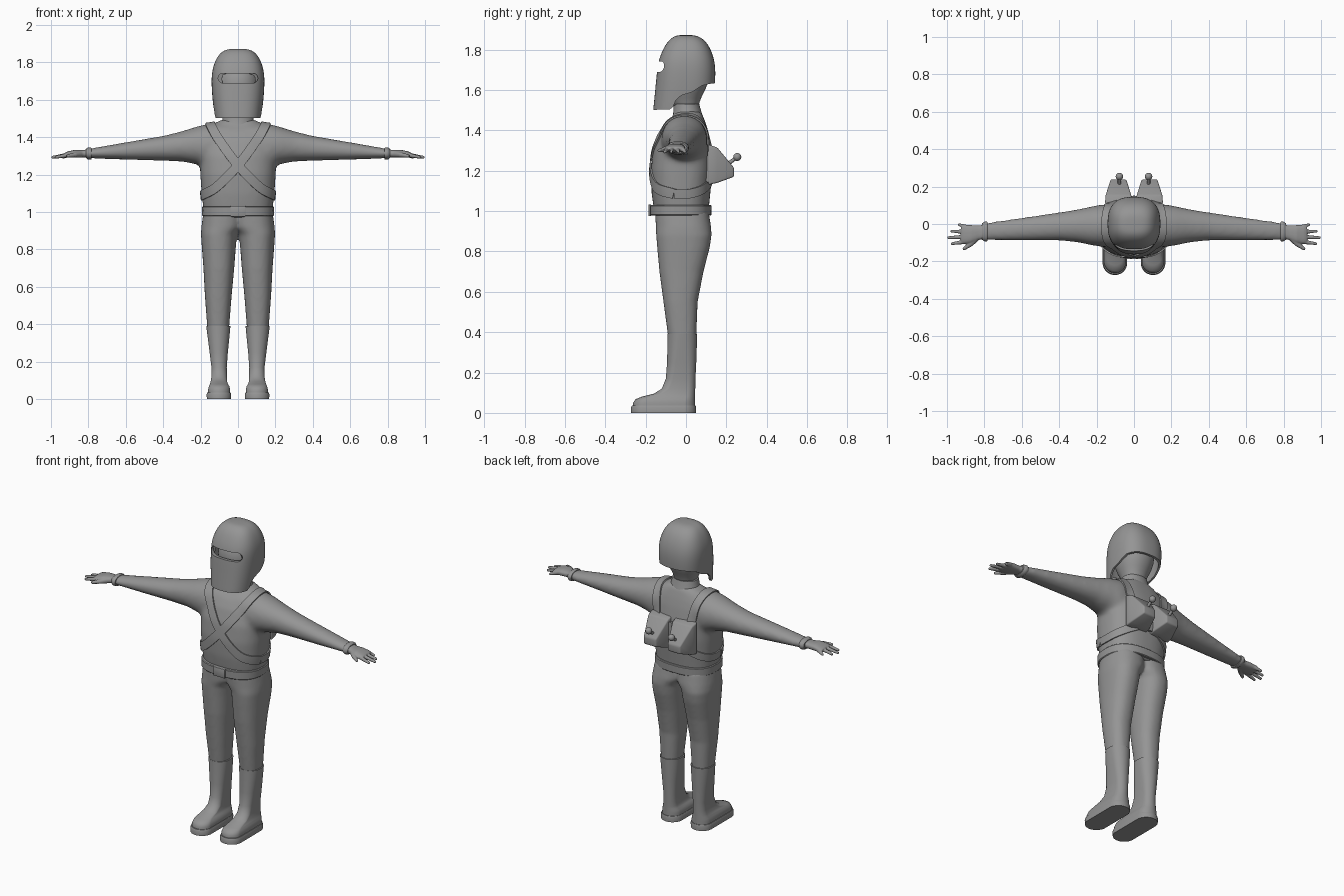
import bpy, bmesh, math
from mathutils import Vector, Matrix
from mathutils.bvhtree import BVHTree

if "Cube" in bpy.data.objects:
    bpy.data.objects.remove(bpy.data.objects["Cube"])

grey = bpy.data.materials.new("plain_grey")
grey.use_nodes = True
colour = (0.3, 0.3, 0.3, 1)
grey.diffuse_color = colour
grey.node_tree.nodes["Principled BSDF"].inputs["Base Color"].default_value = colour


def loft(bm, rings, axis="z", power=2.5, stadium=False, n=32):
    """Skin rings of (position, a0, a1, b0, b1) along an axis, capped."""
    loops = []
    for t, a0, a1, b0, b1 in rings:
        ca, cb, ra, rb = (a0 + a1) / 2, (b0 + b1) / 2, (a1 - a0) / 2, (b1 - b0) / 2
        loop = []
        for i in range(n):
            ang = (i + 0.5) * math.tau / n
            c, s = math.cos(ang), math.sin(ang)
            if stadium:
                a, b = ra * c, ra * s + math.copysign(rb - ra, s)
            else:
                a = ra * math.copysign(abs(c) ** (2 / power), c)
                b = rb * math.copysign(abs(s) ** (2 / power), s)
            a, b = a + ca, b + cb
            loop.append(bm.verts.new((a, b, t) if axis == "z" else (t, a, b)))
        loops.append(loop)
    for lo, hi in zip(loops, loops[1:]):
        for i in range(n):
            j = (i + 1) % n
            bm.faces.new((lo[i], lo[j], hi[j], hi[i]))
    bm.faces.new(loops[0][::-1])
    bm.faces.new(loops[-1])


def tube(bm, p0, p1, r0, r1):
    """Tapered rod with round ends."""
    p0, p1 = Vector(p0), Vector(p1)
    turn = (p1 - p0).to_track_quat("Z", "Y").to_matrix().to_4x4()
    bmesh.ops.create_cone(bm, cap_ends=True, segments=12, radius1=r0, radius2=r1,
                          depth=(p1 - p0).length,
                          matrix=Matrix.Translation((p0 + p1) / 2) @ turn)
    for p, r in ((p0, r0), (p1, r1)):
        bmesh.ops.create_uvsphere(bm, u_segments=16, v_segments=10, radius=r,
                                  matrix=Matrix.Translation(p))


def make(name, bm, *mods, angle=40):
    """Turn a bmesh into an object with its modifiers baked in."""
    bmesh.ops.recalc_face_normals(bm, faces=bm.faces)
    mesh = bpy.data.meshes.new(name)
    bm.to_mesh(mesh)
    bm.free()
    ob = bpy.data.objects.new(name, mesh)
    bpy.context.collection.objects.link(ob)
    for kind, settings in mods:
        mod = ob.modifiers.new(kind.lower(), kind)
        for key, value in settings.items():
            setattr(mod, key, value)
    deps = bpy.context.evaluated_depsgraph_get()
    baked = bpy.data.meshes.new_from_object(ob.evaluated_get(deps))
    ob.modifiers.clear()
    ob.data = baked
    baked.materials.clear()
    baked.materials.append(grey)
    baked.shade_smooth()
    baked.set_sharp_from_angle(angle=math.radians(angle))
    return ob


MIRROR = ("MIRROR", {"use_mirror_merge": False})


def sub(levels=2):
    return ("SUBSURF", {"levels": levels})


def fuse(voxel, rounds):
    return (("REMESH", {"mode": "VOXEL", "voxel_size": voxel}),
            ("SMOOTH", {"factor": 0.5, "iterations": rounds}))


def sym(rings):
    return [(t, -r, r, b0, b1) for t, r, b0, b1 in rings]


# Jacket: torso and sleeves fused together
bm = bmesh.new()
loft(bm, sym([(0.97, .18, -.15, .11), (1.03, .187, -.163, .115), (1.1, .195, -.172, .122),
              (1.2, .202, -.175, .132), (1.3, .205, -.163, .132), (1.38, .195, -.135, .115),
              (1.43, .175, -.105, .1), (1.47, .135, -.065, .085), (1.495, .085, -.05, .075)]))
arm = [(.05, -.12, .1, 1.25, 1.48), (.17, -.122, .105, 1.23, 1.47), (.22, -.115, .095, 1.255, 1.457),
       (.3, -.098, .078, 1.27, 1.432), (.4, -.088, .062, 1.274, 1.407), (.6, -.088, .033, 1.28, 1.373),
       (.8, -.086, .006, 1.287, 1.338)]
loft(bm, arm, "x", 2.1)
loft(bm, [(-t, *rest) for t, *rest in arm], "x", 2.1)
jacket = make("jacket", bm, *fuse(.012, 10), angle=60)

# Trousers: both legs fused at the hips
bm = bmesh.new()
loft(bm, [(.35, .05, .162, -.085, .05), (.55, .034, .177, -.112, .058), (.7, .02, .185, -.132, .087),
          (.82, .011, .194, -.143, .118), (.88, .004, .198, -.148, .127), (.92, -.03, .196, -.15, .125),
          (1.0, -.04, .185, -.152, .112)], power=2.3)
make("trousers", bm, MIRROR, *fuse(.01, 6), angle=60)

# Boots and soles
bm = bmesh.new()
loft(bm, [(.03, .042, .16, -.262, .045), (.05, .042, .16, -.262, .045), (.068, .046, .156, -.25, .045),
          (.08, .054, .15, -.22, .045), (.095, .058, .146, -.16, .045), (.12, .059, .142, -.12, .046),
          (.17, .06, .142, -.1, .047), (.25, .054, .152, -.094, .051), (.39, .04, .17, -.091, .056),
          (.392, .055, .155, -.075, .04)], stadium=True)
make("boots", bm, MIRROR)
bm = bmesh.new()
loft(bm, [(0, .037, .167, -.272, .05), (.026, .036, .168, -.273, .051), (.036, .04, .164, -.268, .048)],
     stadium=True)
make("boot_soles", bm, MIRROR)

# Gloves: palm, fingers and thumb fused, with a separate cuff
bm = bmesh.new()
loft(bm, [(.79, -.08, -.002, 1.29, 1.336), (.83, -.085, -.008, 1.292, 1.332),
          (.87, -.102, -.006, 1.29, 1.333), (.91, -.106, -.004, 1.291, 1.324),
          (.925, -.1, -.01, 1.296, 1.318)], "x", n=24)
for i, (tip_x, tip_y) in enumerate([(.935, -.004), (.975, -.038), (.991, -.073), (.972, -.105)]):
    tube(bm, (.89, -.018 - .025 * i, 1.309), (tip_x, tip_y, 1.293), .013, .008)
tube(bm, (.84, -.07, 1.31), (.87, -.105, 1.306), .019, .014)
tube(bm, (.87, -.105, 1.306), (.908, -.132, 1.3), .014, .009)
make("gloves", bm, MIRROR, *fuse(.004, 3), angle=60)
bm = bmesh.new()
loft(bm, [(.782, -.09, .01, 1.283, 1.342), (.79, -.094, .014, 1.28, 1.346),
          (.802, -.092, .012, 1.281, 1.345), (.812, -.084, .004, 1.288, 1.338)], "x", 2.2)
make("glove_cuffs", bm, MIRROR)

# Belt and buckle
bm = bmesh.new()
loft(bm, sym([(.978, .188, -.176, .122), (.982, .192, -.18, .126),
              (1.026, .193, -.181, .127), (1.03, .189, -.177, .123)]))
make("belt", bm)
bm = bmesh.new()
bmesh.ops.create_cube(bm, size=1, matrix=Matrix.Translation((0, -.18, 1.004))
                      @ Matrix.Diagonal((.08, .014, .056, 1)))
make("belt_buckle", bm, ("BEVEL", {"width": .003, "segments": 2}))

# Collar, neck and lower head
bm = bmesh.new()
loft(bm, sym([(1.45, .1, -.075, .09), (1.48, .086, -.064, .08), (1.515, .08, -.062, .07),
              (1.53, .077, -.06, .066), (1.532, .06, -.045, .05)]), power=2.1)
make("collar", bm, angle=50)
bm = bmesh.new()
loft(bm, sym([(1.5, .066, -.055, .062), (1.54, .068, -.07, .065), (1.58, .09, -.095, .085),
              (1.64, .112, -.115, .115), (1.72, .112, -.112, .115), (1.78, .08, -.08, .08)]), power=2.1)
make("head", bm, sub(1))

# Helmet: rounded shell, hollowed, trimmed along the jaw, with a sunken eye slot
shell = sym([(1.46, .12, -.167, .12), (1.5, .125, -.163, .13), (1.6, .137, -.153, .142),
             (1.69, .143, -.145, .148), (1.75, .14, -.136, .141), (1.8, .126, -.115, .124),
             (1.84, .105, -.092, .1), (1.866, .075, -.062, .066), (1.873, .035, -.032, .03)])


def cutter(name, bm, *mods):
    ob = make(name, bm, *mods)
    ob.hide_render = True
    return ob


bm = bmesh.new()
loft(bm, shell, power=2.6)
bmesh.ops.scale(bm, vec=(.9, .9, .95), verts=bm.verts, space=Matrix.Translation((0, 0, -1.49)))
bmesh.ops.translate(bm, vec=(0, 0, -.02), verts=bm.verts)
hollow = cutter("hollow_cutter", bm, sub())

bm = bmesh.new()
outline = [(-.3, 1.5), (-.08, 1.503), (-.062, 1.52), (-.05, 1.55), (-.025, 1.572), (.03, 1.59),
           (.08, 1.622), (.13, 1.633), (.3, 1.64), (.3, 1.3), (-.3, 1.3)]
face = bm.faces.new([bm.verts.new((-.3, y, z)) for y, z in outline])
side = bmesh.ops.extrude_face_region(bm, geom=[face])["geom"]
bmesh.ops.translate(bm, vec=(.6, 0, 0), verts=[v for v in side if isinstance(v, bmesh.types.BMVert)])
jaw = cutter("jaw_cutter", bm)

bm = bmesh.new()
pill = [(math.copysign(.08, math.cos(a)) + .026 * math.cos(a), 1.716 + .026 * math.sin(a))
        for a in [(i + .5) * math.tau / 24 for i in range(24)]]
face = bm.faces.new([bm.verts.new((x, -.25, z)) for x, z in pill])
side = bmesh.ops.extrude_face_region(bm, geom=[face])["geom"]
for v in side:
    if isinstance(v, bmesh.types.BMVert):
        v.co.y = -.131 + 3.5 * v.co.x ** 2
slot = cutter("slot_cutter", bm)

bm = bmesh.new()
loft(bm, shell, power=2.6)
make("helmet", bm, sub(), *[("BOOLEAN", {"operation": "DIFFERENCE", "object": c, "solver": "EXACT"})
                            for c in (hollow, jaw, slot)], angle=35)
for c in (hollow, jaw, slot):
    bpy.data.objects.remove(c)

# Straps: ribbons laid on the jacket surface
deps = bpy.context.evaluated_depsgraph_get()
deps.update()
surface = BVHTree.FromObject(jacket, deps)


def ribbon(name, path, width, lift, thick=.008, mirrored=True):
    pts = [Vector(p) for p in path]
    guide = []
    for i in range(len(pts) - 1):
        a, b, c, d = pts[max(i - 1, 0)], pts[i], pts[i + 1], pts[min(i + 2, len(pts) - 1)]
        for k in range(8):
            t = k / 8
            guide.append(.5 * (2 * b + (c - a) * t + (2 * a - 5 * b + 4 * c - d) * t * t
                               + (3 * b - a - 3 * c + d) * t ** 3))
    guide.append(pts[-1])
    bm, rows = bmesh.new(), []
    for i, p in enumerate(guide):
        along = guide[min(i + 1, len(guide) - 1)] - guide[max(i - 1, 0)]
        normal = surface.find_nearest(p)[1]
        across = along.cross(normal).normalized() * width / 2
        row = []
        for s in (-1, -.5, 0, .5, 1):
            spot, nrm, *_ = surface.find_nearest(p + across * s)
            row.append(bm.verts.new(spot + nrm * lift))
        rows.append(row)
    for r0, r1 in zip(rows, rows[1:]):
        for j in range(4):
            bm.faces.new((r0[j], r0[j + 1], r1[j + 1], r1[j]))
    extra = [MIRROR] if mirrored else []
    make(name, bm, ("SMOOTH", {"iterations": 2}),
         ("SOLIDIFY", {"thickness": thick, "offset": 0}), *extra)


ribbon("shoulder_straps", [(-.2, -.06, 1.085), (-.12, -.16, 1.13), (0, -.18, 1.25), (.09, -.14, 1.37),
                           (.14, -.08, 1.45), (.15, .01, 1.48), (.135, .09, 1.42), (.12, .13, 1.32),
                           (.105, .14, 1.2)], .055, .006)
ribbon("side_straps", [(.2, -.06, 1.085), (.205, .02, 1.085), (.16, .1, 1.11), (.08, .13, 1.15)], .05, .005)
ribbon("back_panel", [(-.15, .11, 1.22), (-.07, .13, 1.22), (.07, .13, 1.22), (.15, .11, 1.22)],
       .17, .012, .016, False)

# Back pods with knobbed levers
bm = bmesh.new()
corners = [[bm.verts.new((.083 + sx * w, y, z)) for sx, z in ((-1, lo), (1, lo), (1, hi), (-1, hi))]
           for y, w, lo, hi in ((.11, .072, 1.13, 1.33), (.155, .068, 1.14, 1.315), (.238, .042, 1.17, 1.215))]
for a, b in zip(corners, corners[1:]):
    for i in range(4):
        bm.faces.new((a[i], a[(i + 1) % 4], b[(i + 1) % 4], b[i]))
bm.faces.new(corners[0])
bm.faces.new(corners[-1])
make("back_pods", bm, MIRROR, ("BEVEL", {"width": .008, "segments": 3}))
bm = bmesh.new()
tube(bm, (.078, .19, 1.22), (.078, .25, 1.265), .009, .009)
bmesh.ops.create_uvsphere(bm, u_segments=16, v_segments=10, radius=.02,
                          matrix=Matrix.Translation((.078, .254, 1.268)))
make("pod_levers", bm, MIRROR)
